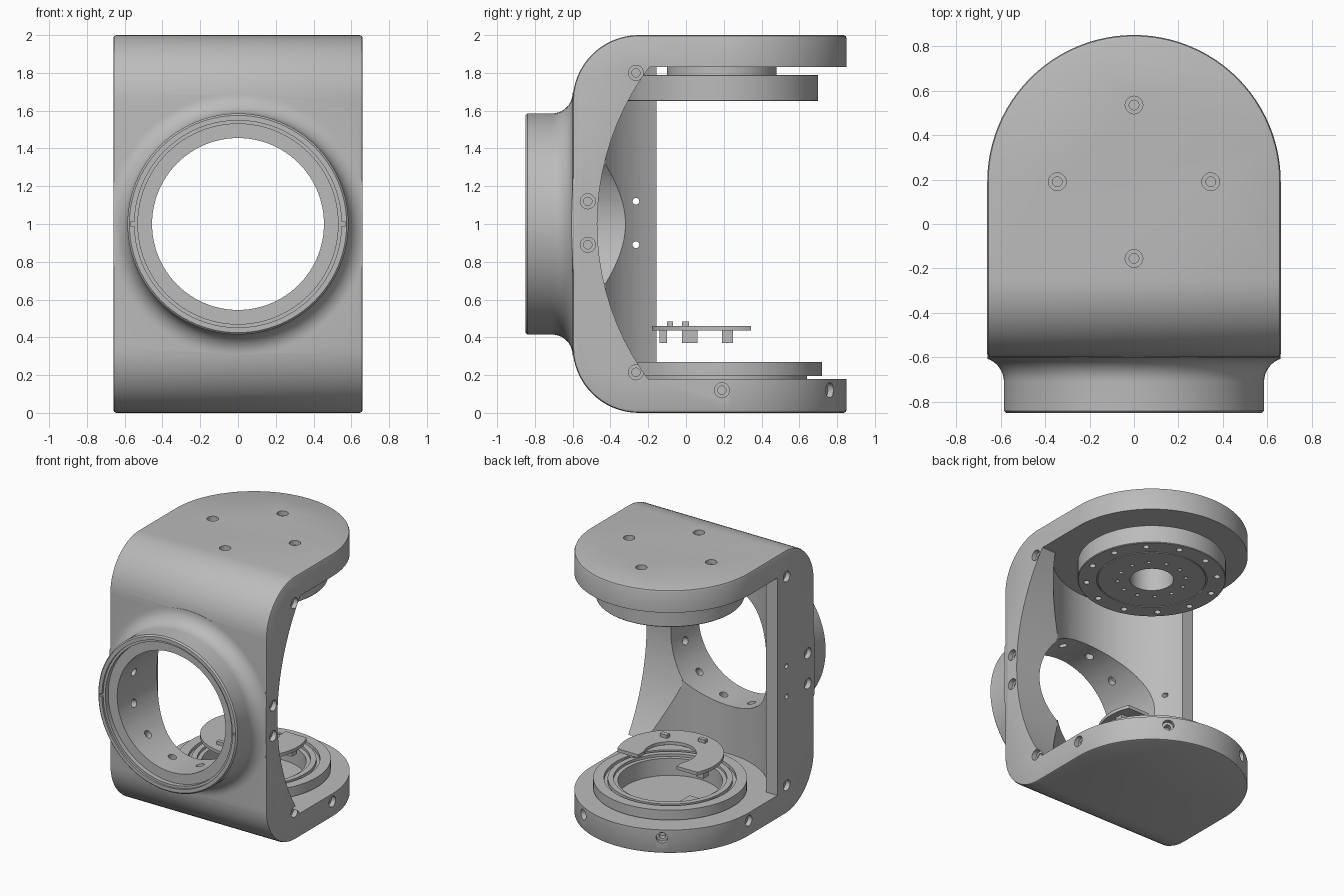
import bpy, bmesh, math
from mathutils import Vector

cube = bpy.data.objects.get("Cube")
if cube:
    bpy.data.objects.remove(cube)

grey = bpy.data.materials.new("plain grey")
grey.use_nodes = True
grey.diffuse_color = (0.5, 0.5, 0.5, 1)
grey.node_tree.nodes["Principled BSDF"].inputs["Base Color"].default_value = (0.5, 0.5, 0.5, 1)

X, Y, Z = Vector((1, 0, 0)), Vector((0, 1, 0)), Vector((0, 0, 1))
W = 0.66            # half width of the frame
CY = 0.19           # y of the turning axis
FLOOR, ROOF = 0.18, 1.83


def make(name, bm):
    bmesh.ops.recalc_face_normals(bm, faces=bm.faces)
    mesh = bpy.data.meshes.new(name)
    bm.to_mesh(mesh)
    bm.free()
    mesh.materials.append(grey)
    ob = bpy.data.objects.new(name, mesh)
    bpy.context.collection.objects.link(ob)
    return ob


def revolve(bm, pts, loc=(0, 0, 0), axis=Z, steps=64, closed=False):
    """Turn a (radius, height) profile about an axis."""
    part = bmesh.new()
    vs = [part.verts.new((r, 0, h)) for r, h in pts]
    pairs = list(zip(vs, vs[1:])) + ([(vs[-1], vs[0])] if closed else [])
    es = [part.edges.new(p) for p in pairs]
    bmesh.ops.spin(part, geom=vs + es, cent=(0, 0, 0), axis=Z, angle=math.tau, steps=steps)
    bmesh.ops.remove_doubles(part, verts=part.verts, dist=1e-5)
    bmesh.ops.recalc_face_normals(part, faces=part.faces)
    turn = Z.rotation_difference(axis).to_matrix()
    copy = {v: bm.verts.new(turn @ v.co + Vector(loc)) for v in part.verts}
    for f in part.faces:
        bm.faces.new([copy[v] for v in f.verts])
    part.free()


def cylinder(bm, r, h0, h1, loc=(0, 0, 0), axis=Z, steps=64):
    revolve(bm, [(0, h0), (r, h0), (r, h1), (0, h1)], loc, axis, steps)


def lathe(name, pts, loc=(0, 0, 0), axis=Z, closed=False):
    bm = bmesh.new()
    revolve(bm, pts, loc, axis, 96, closed)
    return make(name, bm)


def prism(name, pts, direction):
    bm = bmesh.new()
    face = bm.faces.new([bm.verts.new(p) for p in pts])
    ext = bmesh.ops.extrude_face_region(bm, geom=[face])
    bmesh.ops.translate(bm, vec=direction,
                        verts=[v for v in ext["geom"] if isinstance(v, bmesh.types.BMVert)])
    return make(name, bm)


def box(name, lo, hi):
    pts = [(lo[0], lo[1]), (hi[0], lo[1]), (hi[0], hi[1]), (lo[0], hi[1])]
    return prism(name, [(x, y, lo[2]) for x, y in pts], Z * (hi[2] - lo[2]))


def bake(ob):
    dg = bpy.context.evaluated_depsgraph_get()
    mesh = bpy.data.meshes.new_from_object(ob.evaluated_get(dg))
    ob.modifiers.clear()
    ob.data = mesh


def combine(ob, tool, op="DIFFERENCE"):
    m = ob.modifiers.new("combine", "BOOLEAN")
    m.operation, m.object, m.solver = op, tool, "EXACT"
    bake(ob)
    bpy.data.objects.remove(tool)


def arc(cx, cy, r, a0, a1, n):
    angles = [math.radians(a0 + (a1 - a0) * i / n) for i in range(n + 1)]
    return [(cx + r * math.cos(a), cy + r * math.sin(a)) for a in angles]


# Frame: rounded side profile met by a round-ended plan
side = [(1, 0), (1, 2)] + arc(-0.25, 1.65, 0.35, 90, 180, 16) + arc(-0.25, 0.35, 0.35, 180, 270, 16)
frame = prism("frame", [(-0.8, y, z) for y, z in side], X * 1.6)
plan = [(-W, -0.9), (W, -0.9)] + arc(0, CY, W, 0, 180, 48)
combine(frame, prism("plan_tool", [(x, y, -0.2) for x, y in plan], Z * 2.4), "INTERSECT")
bev = frame.modifiers.new("soft edges", "BEVEL")
bev.width, bev.segments, bev.limit_method = 0.016, 2, "ANGLE"
bev.angle_limit = math.radians(50)
bake(frame)

# Front collar with a flared root
flare = [(0.585 + 0.11 - 0.11 * math.cos(a), -0.71 + 0.11 * math.sin(a))
         for a in [math.pi / 2 * i / 10 for i in range(11)]]
collar = lathe("collar", [(0, -0.85), (0.575, -0.85), (0.585, -0.84)] + flare
               + [(0.695, -0.56), (0, -0.56)], (0, 0, 1), Y)
combine(collar, box("clip_tool", (-0.659, -1, 0), (0.659, 0, 2)), "INTERSECT")
combine(frame, collar, "UNION")

# Inner space: open back, curved hollow and bowed cut in one side wall
combine(frame, box("back_tool", (-1, -0.155, FLOOR), (1, 1.2, ROOF)))
combine(frame, lathe("hollow_tool", [(0, FLOOR), (0.62, FLOOR), (0.62, ROOF), (0, ROOF)], (0, 0.1, 0)))
bow = lathe("bow_tool", [(0, 0.33), (1.387, 0.33), (1.387, 1), (0, 1)], (0, 0.917, 1), X)
combine(bow, box("band_tool", (0, -1, FLOOR), (2, 3, ROOF)), "INTERSECT")
combine(frame, bow)

# Stepped front bore, edge notches, and pocket in the base
combine(frame, lathe("bore_tool", [(0, -0.9), (0.548, -0.9), (0.548, -0.835), (0.53, -0.835),
                                   (0.53, -0.8), (0.455, -0.8), (0.455, 0), (0, 0)], (0, 0, 1), Y))
for s in (-1, 1):
    x = s * 0.555
    combine(frame, box("notch_tool", (x - 0.015, -0.9, 0.99), (x + 0.015, -0.83, 1.01)))
combine(frame, lathe("pocket_tool", [(0, 0.12), (0.36, 0.12), (0.36, 0.3), (0, 0.3)], (0, CY, 0)))

# Screw holes
holes = bmesh.new()


def screw(loc, axis):
    revolve(holes, [(0, -0.08), (0.022, -0.08), (0.022, -0.035), (0.04, -0.035),
                    (0.04, 0.05), (0, 0.05)], loc, axis, 20)


for a in range(0, 360, 90):
    t = math.radians(a)
    screw((0.345 * math.cos(t), CY + 0.345 * math.sin(t), 2), Z)
for a in range(0, 181, 60):
    d = Vector((math.cos(math.radians(a)), math.sin(math.radians(a)), 0))
    screw(d * W + Vector((0, CY, 0.12)), d)
for s in (-1, 1):
    for y, z in ((-0.265, 1.8), (-0.265, 0.215), (-0.52, 1.12), (-0.52, 0.89)):
        screw((s * W, y, z), X * s)
for z in (1.12, 0.89):
    cylinder(holes, 0.018, -0.75, -0.45, (0, -0.265, z), X, 16)
for i in range(12):
    t = math.radians(30 * i + 15)
    cylinder(holes, 0.03, 0.43, 0.5, (0, -0.62, 1), Vector((math.cos(t), 0, math.sin(t))), 16)
combine(frame, make("hole_tool", holes))

# Upper turning disc with two circles of holes
upper = lathe("upper_disc", [(0.15, 1.65), (0.372, 1.65), (0.372, 1.66), (0.38, 1.66), (0.38, 1.65),
                             (0.505, 1.65), (0.51, 1.655), (0.51, 1.785), (0.505, 1.79),
                             (0.29, 1.79), (0.29, 1.84), (0.15, 1.84)], (0, CY, 0), closed=True)
holes = bmesh.new()
for i in range(12):
    t = math.radians(30 * i + 15)
    for ring, r in ((0.45, 0.022), (0.235, 0.014)):
        cylinder(holes, r, 1.6, 1.7, (ring * math.cos(t), CY + ring * math.sin(t), 0), Z, 14)
combine(upper, make("disc_hole_tool", holes))

# Lower bearing ring with raised lips
lower = lathe("lower_ring", [(0.36, 0.15), (0.36, 0.25), (0.39, 0.25), (0.39, 0.27), (0.43, 0.27),
                             (0.43, 0.245), (0.455, 0.245), (0.455, 0.27), (0.53, 0.27), (0.53, 0.195),
                             (0.45, 0.195), (0.45, 0.15)], (0, CY, 0), closed=True)
floor_plate = box("floor_plate", (-0.28, 0.1, 0.115), (-0.1, 0.3, 0.128))

# Horseshoe circuit board with its small parts
board = lathe("circuit_board", [(0, 0.435), (0.37, 0.435), (0.37, 0.46), (0, 0.46)], (0, CY, 0))
combine(board, box("board_end_tool", (-1, 0.345, 0.3), (1, 1, 0.6)))
combine(board, lathe("board_notch_tool", [(0, 0.3), (0.18, 0.3), (0.18, 0.6), (0, 0.6)], (0, CY, 0)))
combine(board, box("board_gap_tool", (-0.16, CY, 0.3), (0.16, 1, 0.6)))
parts = [board]
for x, y0, y1, z0, z1 in ((0.1, -0.14, -0.1, 0.37, 0.435), (-0.22, -0.02, 0.06, 0.37, 0.435),
                          (-0.29, 0.19, 0.25, 0.37, 0.435), (0.29, 0.19, 0.25, 0.37, 0.435),
                          (-0.08, -0.1, -0.07, 0.46, 0.485), (0.18, -0.02, 0.015, 0.46, 0.485)):
    parts.append(box("board_component", (x - 0.03, y0, z0), (x + 0.03, y1, z1)))

# Smooth curved faces, keep corners crisp
bpy.ops.object.select_all(action="DESELECT")
for ob in [frame, upper, lower, floor_plate] + parts:
    ob.select_set(True)
bpy.context.view_layer.objects.active = frame
bpy.ops.object.shade_smooth_by_angle(angle=math.radians(30))
